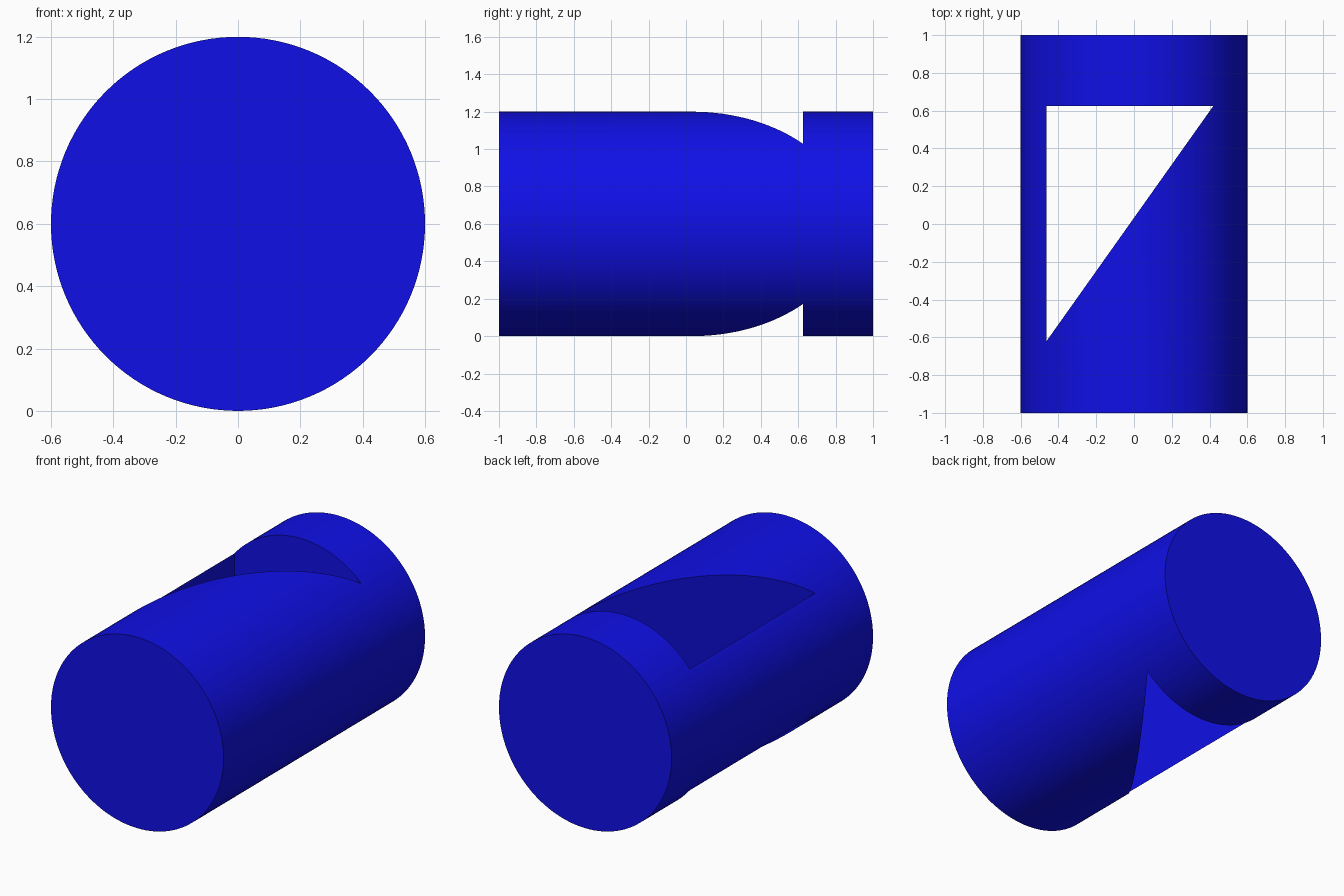
import bpy
import bmesh
from math import pi

if "Cube" in bpy.data.objects:
    bpy.data.objects.remove(bpy.data.objects["Cube"])

RADIUS, LENGTH = 0.6, 2.0
WINDOW = [(-0.463, 0.625), (-0.463, -0.62), (0.42, 0.625)]

# Solid round bar lying along y
bpy.ops.mesh.primitive_cylinder_add(vertices=128, radius=RADIUS, depth=LENGTH,
                                    location=(0, 0, RADIUS), rotation=(pi / 2, 0, 0))
bar = bpy.context.object
bar.name = "cylinder_body"
bpy.ops.object.transform_apply(location=True, rotation=True, scale=True)

# Triangular prism that cuts vertically right through the bar
bm = bmesh.new()
base = bm.faces.new([bm.verts.new((x, y, -0.3)) for x, y in WINDOW])
top = bmesh.ops.extrude_face_region(bm, geom=[base])["geom"]
bmesh.ops.translate(bm, vec=(0, 0, 1.8),
                    verts=[v for v in top if isinstance(v, bmesh.types.BMVert)])
bmesh.ops.recalc_face_normals(bm, faces=bm.faces)
mesh = bpy.data.meshes.new("triangle_cutter")
bm.to_mesh(mesh)
bm.free()
cutter = bpy.data.objects.new("triangle_cutter", mesh)
bpy.context.collection.objects.link(cutter)
cutter.hide_render = True

# Cut the window, then discard the cutter
cut = bar.modifiers.new("triangular_window", 'BOOLEAN')
cut.operation = 'DIFFERENCE'
cut.solver = 'EXACT'
cut.object = cutter
bpy.context.view_layer.objects.active = bar
bpy.ops.object.modifier_apply(modifier=cut.name)
bpy.data.objects.remove(cutter, do_unlink=True)

# Smooth round side with crisp rims and window edges
bar.select_set(True)
bpy.ops.object.shade_smooth_by_angle(angle=pi / 6)

# Blue finish
blue = bpy.data.materials.new("blue")
blue.diffuse_color = (0.005, 0.005, 0.8, 1)
blue.use_nodes = True
blue.node_tree.nodes["Principled BSDF"].inputs["Base Color"].default_value = blue.diffuse_color
bar.data.materials.clear()
bar.data.materials.append(blue)
